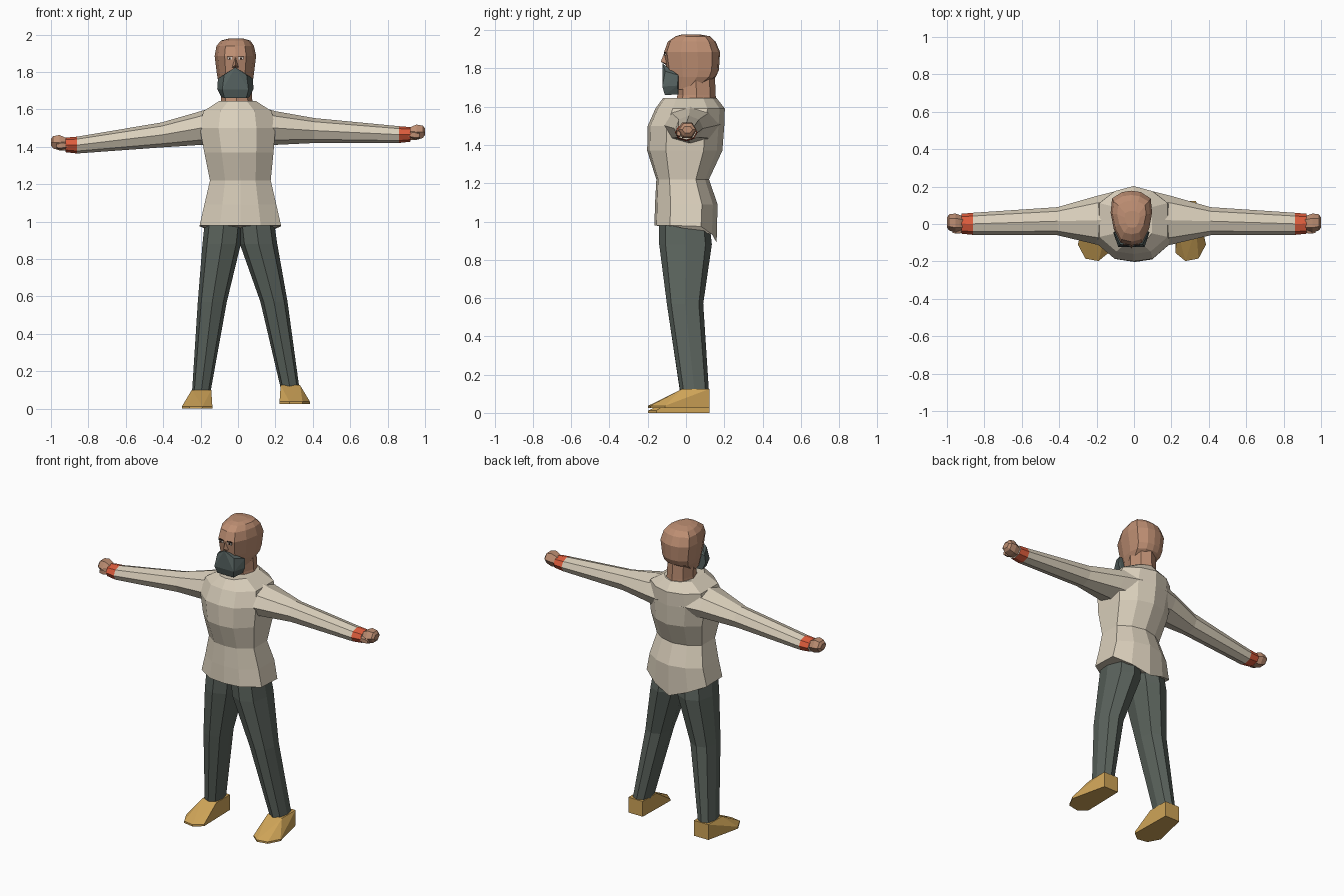
import bpy, bmesh, math

default_cube = bpy.data.objects.get("Cube")
if default_cube:
    bpy.data.objects.remove(default_cube)


def material(name, rgb):
    linear = [(c / 255) ** 2.2 for c in rgb] + [1]
    mat = bpy.data.materials.new(name)
    mat.use_nodes = True
    mat.diffuse_color = linear
    mat.node_tree.nodes["Principled BSDF"].inputs["Base Color"].default_value = linear
    return mat


SKIN = material("skin", (188, 141, 114))
SHIRT = material("cream cloth", (217, 206, 186))
CUFF = material("red cuff", (219, 92, 62))
TROUSER = material("dark trousers", (91, 99, 93))
BEARD = material("slate beard", (86, 98, 96))
SHOE = material("tan leather", (205, 162, 88))
WHITE = material("eye white", (215, 205, 195))
DARK = material("dark brown", (50, 38, 32))


def finish(name, bm, mats):
    bmesh.ops.recalc_face_normals(bm, faces=bm.faces[:])
    mesh = bpy.data.meshes.new(name)
    bm.to_mesh(mesh)
    bm.free()
    for mat in mats:
        mesh.materials.append(mat)
    obj = bpy.data.objects.new(name, mesh)
    bpy.context.scene.collection.objects.link(obj)
    return obj


def mirrored(half):
    """Close a half section by reflecting its inner points."""
    return half + [(-a, b) for a, b in half[-2:0:-1]]


def polygon(sides):
    return [(math.cos(math.tau * i / sides), math.sin(math.tau * i / sides))
            for i in range(sides)]


def loft(name, rings, section, mats, axis="z", sag=0, paint=None):
    """Skin rings given as (position, low a, high a, low b, high b).
    Sag lowers the rear of the first ring; paint picks a material per band."""
    bm = bmesh.new()
    loops = []
    for k, (pos, a0, a1, b0, b1) in enumerate(rings):
        loop = []
        for u, v in section:
            a = (a0 + a1) / 2 + u * (a1 - a0) / 2
            b = (b0 + b1) / 2 + v * (b1 - b0) / 2
            drop = sag * max(v, 0) ** 4 if k == 0 else 0
            loop.append(bm.verts.new((a, b, pos - drop) if axis == "z" else (pos, a, b)))
        loops.append(loop)
    n = len(section)
    for k, (low, high) in enumerate(zip(loops, loops[1:])):
        for i in range(n):
            j = (i + 1) % n
            face = bm.faces.new((low[i], low[j], high[j], high[i]))
            face.material_index = paint(k) if paint else 0
    bm.faces.new(loops[0][::-1])
    bm.faces.new(loops[-1])
    return finish(name, bm, mats)


def hull(name, points, mat):
    bm = bmesh.new()
    for p in points:
        bm.verts.new(p)
    result = bmesh.ops.convex_hull(bm, input=bm.verts[:])
    loose = [v for v in bm.verts if not v.link_faces]
    bmesh.ops.delete(bm, geom=loose, context="VERTS")
    bmesh.ops.dissolve_limit(bm, angle_limit=0.05, verts=bm.verts[:], edges=bm.edges[:])
    return finish(name, bm, [mat])


def plate(name, x, y, z, width, height, mat, depth=0.008):
    return hull(name, [(x + i * width / 2, y + j * depth / 2, z + k * height / 2)
                       for i in (-1, 1) for j in (-1, 1) for k in (-1, 1)], mat)


# Shirt body, with a longer tail at the back
torso_section = mirrored([(0, -1), (0.5, -0.93), (1, -0.5), (1, 0.5), (0.55, 0.85), (0, 1)])
loft("shirt_body", [
    (0.98, -0.205, 0.23, -0.165, 0.16),
    (1.09, -0.18, 0.205, -0.162, 0.165),
    (1.22, -0.15, 0.175, -0.155, 0.12),
    (1.37, -0.18, 0.19, -0.203, 0.19),
    (1.5, -0.205, 0.2, -0.2, 0.2),
    (1.59, -0.185, 0.18, -0.16, 0.203),
    (1.645, -0.1, 0.095, -0.12, 0.16),
], torso_section, [SHIRT], sag=0.09)

# Sleeves with cuffs, hands and thumbs; the right arm hangs a little lower
octagon = polygon(8)
for side, word, low in ((1, "left", 0), (-1, "right", 1)):
    def drop(x):
        return low * 0.056 * min(1, max(0, (x - 0.2) / 0.5))

    def arm_rings(table):
        return [(side * x, y0, y1, z0 - drop(x), z1 - drop(x)) for x, y0, y1, z0, z1 in table]

    loft(word + "_sleeve", arm_rings([
        (0.08, -0.13, 0.18, 1.39, 1.625),
        (0.2, -0.11, 0.15, 1.41, 1.59),
        (0.41, -0.06, 0.09, 1.42, 1.553),
        (0.86, -0.058, 0.06, 1.42, 1.51),
        (0.922, -0.052, 0.055, 1.427, 1.505),
    ]), octagon, [SHIRT, CUFF], axis="x", paint=lambda k: int(k == 3))
    loft(word + "_hand", arm_rings([
        (0.9, -0.035, 0.04, 1.435, 1.495),
        (0.932, -0.04, 0.048, 1.43, 1.515),
        (0.955, -0.045, 0.056, 1.43, 1.525),
        (0.988, -0.035, 0.052, 1.442, 1.518),
        (1.0, -0.02, 0.035, 1.46, 1.5),
    ]), polygon(6), [SKIN], axis="x")
    loft(word + "_thumb", arm_rings([
        (0.91, -0.05, -0.02, 1.45, 1.48),
        (0.945, -0.055, -0.02, 1.44, 1.485),
        (0.97, -0.05, -0.025, 1.445, 1.475),
    ]), polygon(5), [SKIN], axis="x")

# Trouser legs in a slightly uneven stance
leg_section = [(math.copysign(abs(a) ** 0.8, a), math.copysign(abs(b) ** 0.8, b))
               for a, b in octagon]
loft("right_trouser_leg", [
    (0.1, -0.245, -0.145, -0.03, 0.12),
    (0.57, -0.215, -0.06, -0.1, 0.09),
    (0.88, -0.19, 0.015, -0.14, 0.135),
    (1.02, -0.175, 0.03, -0.14, 0.12),
], leg_section, [TROUSER])
loft("left_trouser_leg", [
    (0.11, 0.228, 0.328, -0.03, 0.12),
    (0.57, 0.12, 0.265, -0.1, 0.09),
    (0.88, 0.01, 0.21, -0.14, 0.135),
    (1.02, -0.005, 0.19, -0.14, 0.12),
], leg_section, [TROUSER])

# Shoes: a sole outline, a low toe and an ankle opening
toe = [(0.105, -0.11), (0.065, -0.185), (-0.005, -0.198), (-0.058, -0.155)]
for side, word, x, z in ((1, "left", 0.28, 0.025), (-1, "right", -0.195, 0)):
    points = [(x + side * a, b, z + h) for a, b in toe for h in (0, 0.012)]
    points += [(x + a, b, z + h) for a in (-0.052, 0.052) for b in (-0.02, 0.122)
               for h in (0, 0.1)]
    hull(word + "_shoe", points, SHOE)

# Neck and head
loft("neck", [
    (1.6, -0.095, 0.085, -0.06, 0.16),
    (1.66, -0.09, 0.075, -0.045, 0.155),
    (1.79, -0.09, 0.07, -0.05, 0.15),
], octagon, [SKIN])
head_section = mirrored([(0, -1), (0.52, -0.9), (0.85, -0.4), (1, 0.2),
                         (0.93, 0.72), (0.45, 0.95), (0, 1)])
loft("head", [
    (1.69, -0.08, 0.055, -0.07, 0.06),
    (1.755, -0.107, 0.08, -0.09, 0.155),
    (1.79, -0.113, 0.085, -0.1, 0.172),
    (1.885, -0.125, 0.097, -0.115, 0.178),
    (1.94, -0.115, 0.085, -0.095, 0.155),
    (1.968, -0.09, 0.065, -0.055, 0.125),
    (1.978, -0.05, 0.03, -0.02, 0.07),
], head_section, [SKIN])

# Beard, nose, eyes and brows
FACE = -0.014
half_beard = [(0.093, -0.04, 1.765), (0.06, -0.108, 1.785), (0.097, -0.045, 1.71),
              (0.07, -0.124, 1.705), (0.075, -0.04, 1.665), (0.058, -0.11, 1.66)]
hull("beard", [(FACE + s * a, b, c) for a, b, c in half_beard for s in (1, -1)]
     + [(FACE, -0.122, 1.825)], BEARD)
hull("nose", [(FACE, -0.112, 1.885), (FACE, -0.132, 1.835), (FACE, -0.1, 1.815)]
     + [(FACE + s * 0.018, -0.1, 1.825) for s in (1, -1)], SKIN)
for s, word in ((1, "left"), (-1, "right")):
    x = FACE + s * 0.03
    plate(word + "_eye", x, -0.109, 1.873, 0.026, 0.012, WHITE)
    plate(word + "_pupil", x, -0.111, 1.873, 0.01, 0.011, DARK)
    plate(word + "_brow", x, -0.11, 1.884, 0.032, 0.005, DARK)
